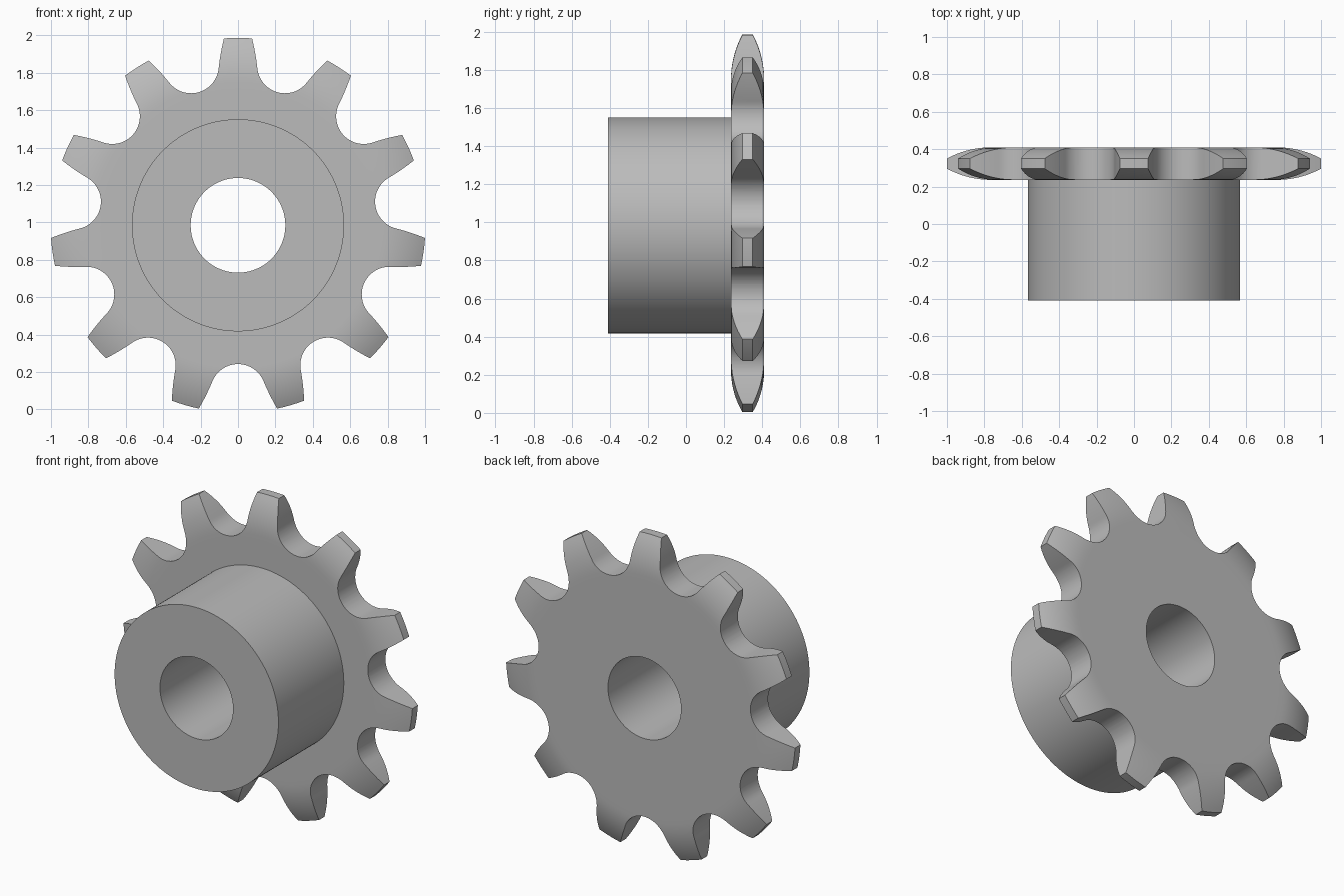
import bpy, bmesh
from math import sin, cos, pi, radians, asin
from mathutils import Matrix, Vector

if "Cube" in bpy.data.objects:
    bpy.data.objects.remove(bpy.data.objects["Cube"])

TEETH = 11
CENTRE_Z = 0.984
TIP_R, BORE_R, HUB_R = 1.002, 0.253, 0.567
FRONT_Y, PLATE_Y, BACK_Y = -0.41, 0.236, 0.41
MID_Y = (PLATE_Y + BACK_Y) / 2
HALF = (BACK_Y - PLATE_Y) / 2
TIP_HALF = 0.027

steel = bpy.data.materials.new("steel grey")
steel.use_nodes = True
colour = (0.5, 0.5, 0.5, 1)
steel.diffuse_color = colour
steel.node_tree.nodes["Principled BSDF"].inputs["Base Color"].default_value = colour


def make_object(name, bm):
    bmesh.ops.recalc_face_normals(bm, faces=bm.faces)
    mesh = bpy.data.meshes.new(name)
    bm.to_mesh(mesh)
    bm.free()
    mesh.materials.append(steel)
    obj = bpy.data.objects.new(name, mesh)
    obj.location.z = CENTRE_Z
    bpy.context.collection.objects.link(obj)
    return obj


def rounded_rim(start_r=0.765, steps=9):
    """Arc from the plate face to the narrow rim, as (radius, half thickness)."""
    rise, drop = TIP_R - start_r, HALF - TIP_HALF
    arc_r = (rise ** 2 + drop ** 2) / (2 * drop)
    end = asin(rise / arc_r)
    return [(start_r + arc_r * sin(end * i / steps),
             HALF - arc_r * (1 - cos(end * i / steps))) for i in range(steps + 1)]


# Turned blank: hub, plate with rounded rim, and bore in one lathe profile
rim = rounded_rim()
profile = [(BORE_R, FRONT_Y), (HUB_R, FRONT_Y), (HUB_R, PLATE_Y), (0.73, PLATE_Y)]
profile += [(r, MID_Y - h) for r, h in rim]
profile += [(r, MID_Y + h) for r, h in reversed(rim)]
profile += [(0.73, BACK_Y), (BORE_R, BACK_Y)]
bm = bmesh.new()
verts = [bm.verts.new((r, y, 0)) for r, y in profile]
edges = [bm.edges.new((v, verts[i - 1])) for i, v in enumerate(verts)]
bmesh.ops.spin(bm, geom=verts + edges, cent=(0, 0, 0), axis=(0, 1, 0),
               angle=2 * pi, steps=TEETH * 16, use_merge=False)
bmesh.ops.remove_doubles(bm, verts=bm.verts, dist=0.0001)
sprocket = make_object("sprocket", bm)


def half_tooth(seat_r=0.148, pitch_r=0.89, start=radians(6)):
    """Right half of a tooth: tip, convex flank, then round gullet to its floor."""
    half_step = pi / TEETH
    seat = Vector((pitch_r * sin(half_step), pitch_r * cos(half_step)))
    tip = Vector((0.075, 1.0))
    foot = seat - seat_r * Vector((cos(start), sin(start)))
    bend = foot + 0.08 * Vector((-sin(start), cos(start)))
    points = [tip + (tip - bend) * 0.7]
    for i in range(8):
        t = i / 8
        points.append(tip * (1 - t) ** 2 + bend * 2 * t * (1 - t) + foot * t * t)
    floor = pi / 2 - half_step
    for i in range(15):
        a = start + (floor - start) * i / 14
        points.append(seat - seat_r * Vector((cos(a), sin(a))))
    return points


# Toothed prism that trims the blank to its teeth
half = half_tooth()
tooth = [Vector((-p.x, p.y)) for p in reversed(half)] + half[:-1]
bm = bmesh.new()
outline = []
for k in range(TEETH):
    turn = Matrix.Rotation(-2 * pi * k / TEETH, 2)
    for p in tooth:
        q = turn @ p
        outline.append(bm.verts.new((q.x, -0.6, q.y)))
face = bm.faces.new(outline)
grown = bmesh.ops.extrude_face_region(bm, geom=[face])
bmesh.ops.translate(bm, vec=(0, 1.2, 0),
                    verts=[g for g in grown["geom"] if isinstance(g, bmesh.types.BMVert)])
cutter = make_object("tooth_cutter", bm)
cutter.hide_render = True

# Cut the teeth, then smooth the turned surfaces
cut = sprocket.modifiers.new("teeth", "BOOLEAN")
cut.operation = "INTERSECT"
cut.solver = "EXACT"
cut.object = cutter
bpy.ops.object.select_all(action="DESELECT")
bpy.context.view_layer.objects.active = sprocket
sprocket.select_set(True)
bpy.ops.object.modifier_apply(modifier=cut.name)
bpy.data.objects.remove(cutter)
bpy.ops.object.shade_smooth_by_angle(angle=radians(25))
